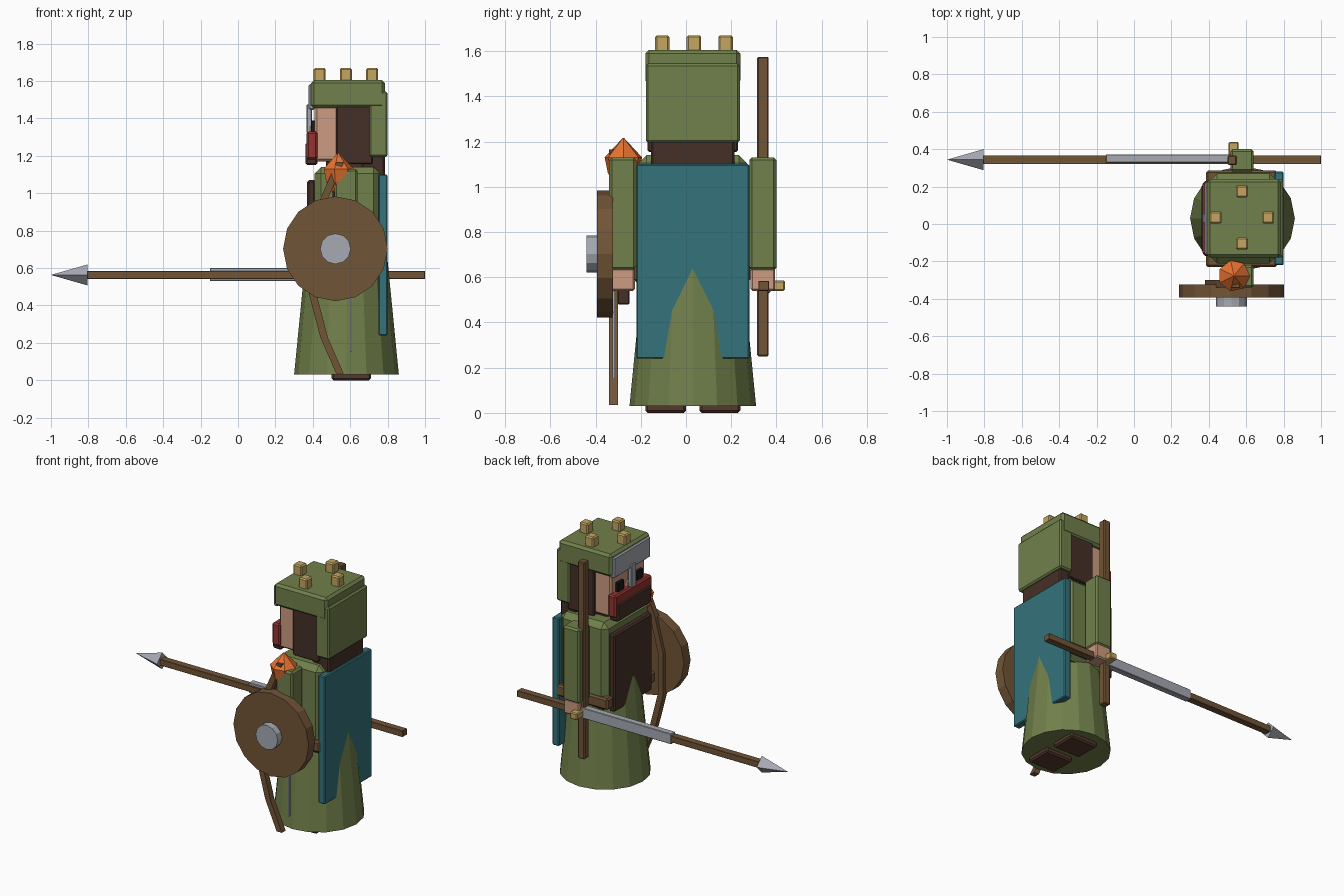
import bpy, bmesh, math
from mathutils import Matrix, Vector

if "Cube" in bpy.data.objects:
    bpy.data.objects.remove(bpy.data.objects["Cube"])

MATS = {}
COLORS = {
    "green": (0.165, 0.215, 0.07), "wood": (0.165, 0.09, 0.038), "dark": (0.06, 0.03, 0.02),
    "boot": (0.09, 0.04, 0.025), "skin": (0.61, 0.33, 0.22), "gold": (0.55, 0.38, 0.12),
    "teal": (0.035, 0.17, 0.2), "red": (0.3, 0.035, 0.03), "flame": (0.8, 0.17, 0.03),
    "black": (0.01, 0.01, 0.01), "steel": (0.38, 0.4, 0.45),
}
CX, CY = 0.58, 0.03     # axis of the figure, which looks towards -x


def finish(name, bm, color, bevel=0.0):
    bmesh.ops.recalc_face_normals(bm, faces=bm.faces)
    mesh = bpy.data.meshes.new(name)
    bm.to_mesh(mesh)
    bm.free()
    ob = bpy.data.objects.new(name, mesh)
    bpy.context.collection.objects.link(ob)
    if color not in MATS:
        MATS[color] = bpy.data.materials.new(color)
        MATS[color].diffuse_color = (*COLORS[color], 1)
    mesh.materials.append(MATS[color])
    if bevel:
        m = ob.modifiers.new("bevel", "BEVEL")
        m.width, m.segments = bevel, 1
    return ob


def box(name, x, y, z, color, bevel=0.01):
    """Box from (min, max) pairs."""
    bm = bmesh.new()
    bmesh.ops.create_cube(bm, size=1)
    for v in bm.verts:
        v.co = Vector([(a + b) / 2 + c * (b - a) for c, (a, b) in zip(v.co, (x, y, z))])
    return finish(name, bm, color, bevel)


def frustum(name, a, b, ra, rb, sides, color, spin=0.0):
    """Cone or cylinder running from point a to point b."""
    a, b = Vector(a), Vector(b)
    d = b - a
    bm = bmesh.new()
    bmesh.ops.create_cone(bm, cap_ends=True, segments=sides, radius1=ra, radius2=rb, depth=d.length)
    rot = Vector((0, 0, 1)).rotation_difference(d).to_matrix().to_4x4()
    bm.transform(Matrix.Translation((a + b) / 2) @ rot @ Matrix.Rotation(spin, 4, "Z"))
    return finish(name, bm, color)


# Robe, feet, torso
frustum("robe_skirt", (CX, CY, 0.03), (CX, CY, 0.72), 0.28, 0.212, 16, "green")
for side, s in (("left", -1), ("right", 1)):
    y = CY + s * 0.12
    box(side + "_foot", (0.5, 0.71), (y - 0.09, y + 0.09), (0, 0.06), "boot")
box("torso", (0.41, 0.76), (-0.21, 0.27), (0.55, 1.14), "green", 0.035)
box("belt", (0.385, 0.765), (-0.23, 0.285), (0.58, 0.655), "wood")
box("chest_panel", (0.37, 0.415), (-0.17, 0.23), (0.55, 1.07), "dark")
box("cape", (0.75, 0.8), (-0.22, 0.28), (0.24, 1.1), "teal", 0.006)

# Arms and hands
for side, s in (("left", -1), ("right", 1)):
    ys = sorted((CY + s * 0.25, CY + s * 0.37))
    box(side + "_arm", (0.515, 0.64), ys, (0.63, 1.13), "green", 0.012)
    yh = (ys[0] + 0.006, ys[1] - 0.006)
    box(side + "_hand", (0.52, 0.635), yh, (0.54, 0.64), "skin", 0.008)

# Head, hair and face
box("head", (0.41, 0.74), (-0.15, 0.21), (1.17, 1.5), "skin", 0.012)
box("neck", (0.47, 0.7), (-0.1, 0.16), (1.08, 1.2), "dark")
box("hair_back", (0.66, 0.785), (-0.155, 0.215), (1.09, 1.48), "dark")
for side, s in (("left", -1), ("right", 1)):
    ys = sorted((CY + s * 0.14, CY + s * 0.2))
    box(side + "_hair", (0.525, 0.72), ys, (1.155, 1.5), "dark", 0.006)
    y = CY + s * 0.1
    box(side + "_eye", (0.39, 0.42), (y - 0.035, y + 0.035), (1.325, 1.39), "black", 0.004)
box("nose", (0.385, 0.42), (-0.005, 0.065), (1.28, 1.36), "skin", 0.004)
box("face_scarf", (0.367, 0.425), (-0.165, 0.225), (1.18, 1.33), "red")
box("beard", (0.36, 0.425), (-0.15, 0.21), (1.15, 1.27), "dark")

# Helmet with studs
box("helmet_top", (0.39, 0.785), (-0.18, 0.24), (1.455, 1.605), "green", 0.016)
box("helmet_back", (0.7, 0.8), (-0.178, 0.238), (1.195, 1.545), "green", 0.01)
box("helmet_brow", (0.378, 0.41), (-0.165, 0.225), (1.445, 1.585), "steel", 0.008)
box("nose_guard", (0.367, 0.395), (0.005, 0.055), (1.32, 1.475), "steel", 0.004)
for i in range(4):
    x = CX - 0.003 + 0.14 * math.cos(i * math.pi / 2)
    y = CY + 0.005 + 0.14 * math.sin(i * math.pi / 2)
    box("helmet_stud", (x - 0.032, x + 0.032), (y - 0.032, y + 0.032), (1.595, 1.67), "gold", 0.008)

# Spear, blade and staff in the right hand
box("spear_shaft", (-0.81, 1.0), (0.32, 0.367), (0.542, 0.584), "wood", 0.002)
frustum("spear_tip", (-0.805, 0.344, 0.563), (-1.0, 0.344, 0.563), 0.056, 0, 4, "steel")
box("blade", (-0.15, 0.53), (0.328, 0.372), (0.53, 0.6), "steel", 0.003)
box("pommel", (0.505, 0.56), (0.35, 0.438), (0.54, 0.585), "gold", 0.006)
box("staff", (0.5, 0.55), (0.315, 0.366), (0.25, 1.575), "wood", 0.006)

# Shield on the left arm
frustum("shield", (0.521, -0.323, 0.703), (0.521, -0.393, 0.703), 0.28, 0.28, 16, "wood")
frustum("shield_boss", (0.521, -0.385, 0.703), (0.521, -0.44, 0.703), 0.082, 0.082, 12, "steel")

# Torch in the left hand
box("torch_handle", (0.505, 0.555), (-0.302, -0.25), (0.48, 1.03), "dark", 0.004)
bm = bmesh.new()
rings = []
for r, z in ((0.02, 0.98), (0.07, 1.06), (0.085, 1.13), (0.004, 1.215)):
    rings.append([bm.verts.new((0.535 + r * math.cos(k * math.tau / 7),
                                -0.277 + r * math.sin(k * math.tau / 7), z)) for k in range(7)])
for lo, hi in zip(rings, rings[1:]):
    for k in range(7):
        bm.faces.new((lo[k], lo[(k + 1) % 7], hi[(k + 1) % 7], hi[k]))
bm.faces.new(rings[0])
bm.faces.new(rings[-1])
finish("torch_flame", bm, "flame")

# Bow hanging behind the shield, mirrored about its grip
half = [(0.545, 0.565), (0.46, 0.37), (0.4, 0.14)]
path = [(x, 0.6 - d) for x, d in half] + [(x, 0.6 + d) for x, d in reversed(half)]
bm = bmesh.new()
sections = [[bm.verts.new((x + dx, y, z)) for dx, y in
             ((-0.02, -0.34), (0.02, -0.34), (0.02, -0.3), (-0.02, -0.3))] for x, z in path]
for lo, hi in zip(sections, sections[1:]):
    for k in range(4):
        bm.faces.new((lo[k], lo[(k + 1) % 4], hi[(k + 1) % 4], hi[k]))
bm.faces.new(sections[0])
bm.faces.new(sections[-1])
finish("bow", bm, "wood")
box("bow_string", (0.6, 0.61), (-0.325, -0.315), (0.15, 1.05), "steel", 0)

for m in bpy.data.materials:
    if m.users and not m.is_grease_pencil:
        m.use_nodes = True
        m.node_tree.nodes["Principled BSDF"].inputs["Base Color"].default_value = m.diffuse_color
